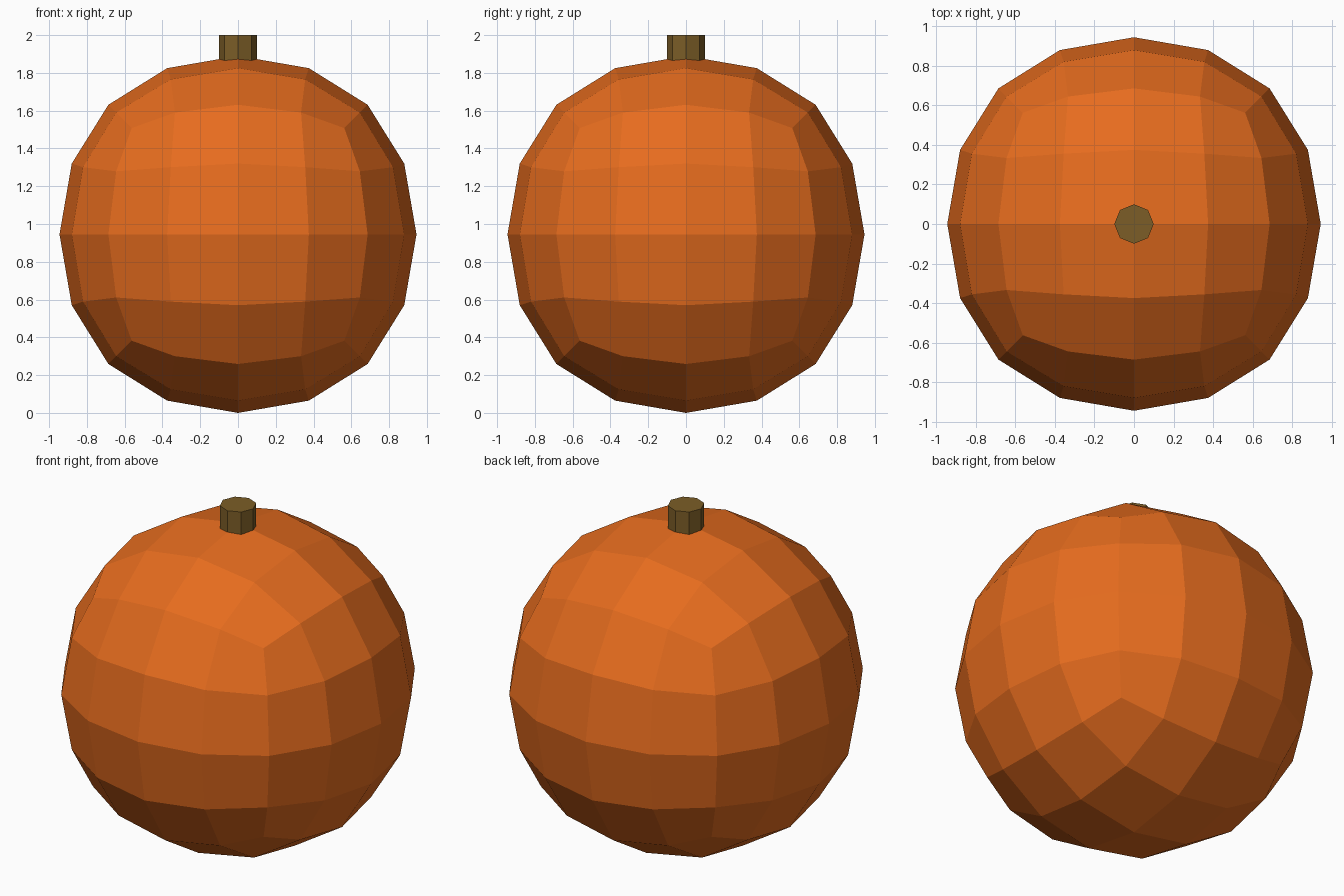
import bpy

if "Cube" in bpy.data.objects:
    bpy.data.objects.remove(bpy.data.objects["Cube"])


def paint(obj, name, color):
    mat = bpy.data.materials.new(name)
    mat.diffuse_color = (*color, 1.0)
    mat.use_nodes = True
    mat.node_tree.nodes["Principled BSDF"].inputs["Base Color"].default_value = mat.diffuse_color
    obj.data.materials.append(mat)


# Round fruit: a cube rounded off by two subdivision levels, flat shaded
R = 0.945
bpy.ops.mesh.primitive_cube_add(size=2 * R / 0.8395, location=(0, 0, R))
fruit = bpy.context.object
fruit.name = "fruit_body"
sub = fruit.modifiers.new("round", 'SUBSURF')
sub.levels = sub.render_levels = 2
bpy.ops.object.modifier_apply(modifier=sub.name)
bpy.ops.object.shade_flat()
paint(fruit, "orange", (0.79, 0.15, 0.013))

# Stem: short eight-sided peg sunk into the top
bpy.ops.mesh.primitive_cylinder_add(vertices=8, radius=0.1, depth=0.2,
                                    location=(0, 0, 1.9))
stem = bpy.context.object
stem.name = "stem"
paint(stem, "brown", (0.2, 0.11, 0.02))
